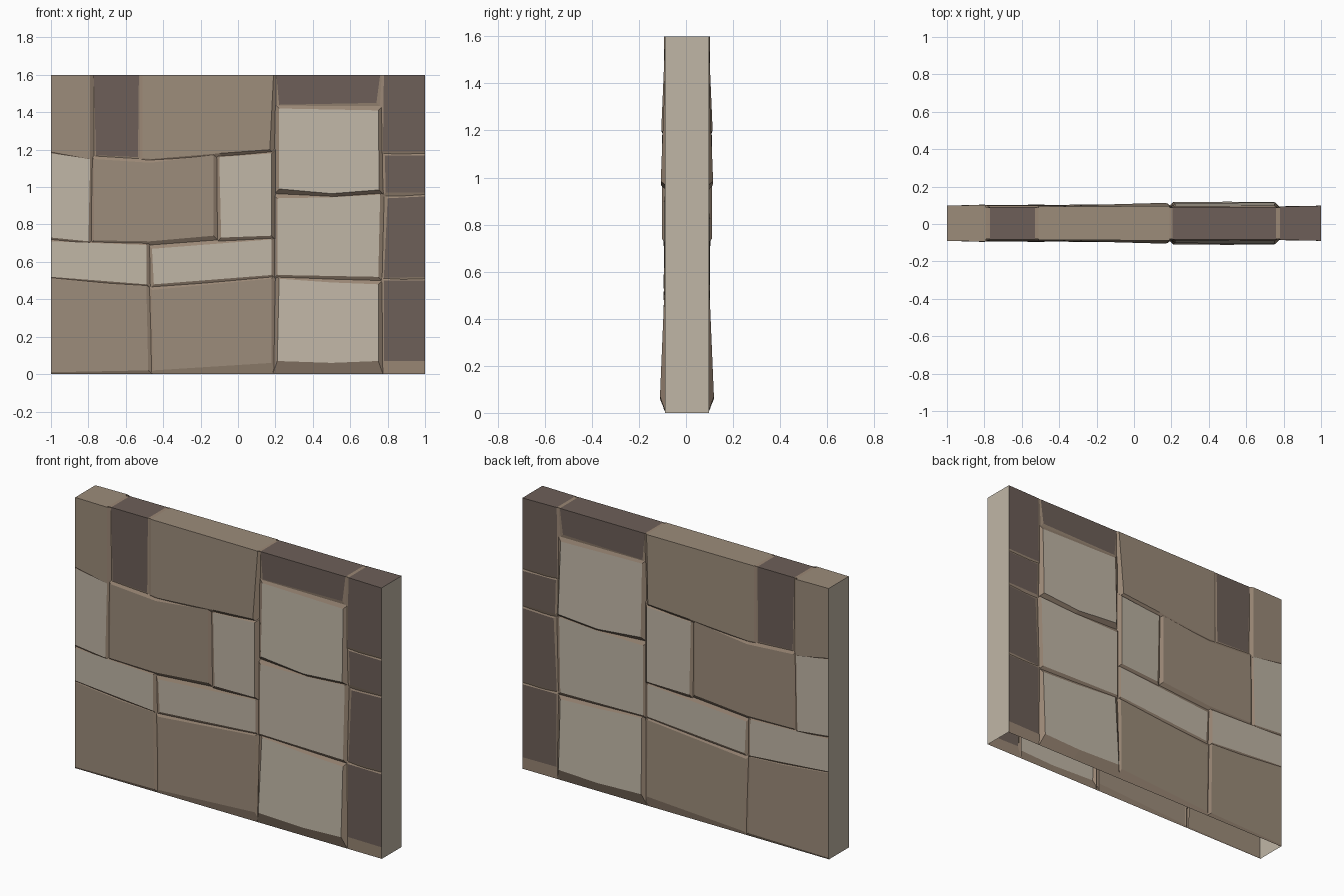
import bpy, bmesh
from mathutils import Vector

if "Cube" in bpy.data.objects:
    bpy.data.objects.remove(bpy.data.objects["Cube"])

W, H, SEAM, END, SHIFT, RIM = 1.0, 1.6, 0.083, 0.094, 0.004, 0.025


def material(name, rgb):
    m = bpy.data.materials.new(name)
    lin = [((c / 255 + 0.055) / 1.055) ** 2.4 for c in rgb]
    m.diffuse_color = (*lin, 1)
    m.use_nodes = True
    m.node_tree.nodes["Principled BSDF"].inputs["Base Color"].default_value = m.diffuse_color
    return m


LIGHT = material("light grey stone", (192, 182, 166))
BROWN = material("brown stone", (156, 140, 122))
DARK = material("dark stone", (109, 95, 88))
MORTAR = material("tan mortar", (154, 135, 117))


def add_face(bm, pts, out, mat):
    # Face turned so that its normal points along out
    f = bm.faces.new([bm.verts.new(p) for p in pts])
    f.normal_update()
    if f.normal.dot(Vector(out)) < 0:
        f.normal_flip()
    f.material_index = mat


def finish(bm, name, mats):
    bmesh.ops.remove_doubles(bm, verts=bm.verts, dist=0.0001)
    me = bpy.data.meshes.new(name)
    bm.to_mesh(me)
    bm.free()
    for m in mats:
        me.materials.append(m)
    ob = bpy.data.objects.new(name, me)
    ob.location.y = SHIFT
    bpy.context.collection.objects.link(ob)


def stone(name, mat, left, right, lean_l, lean_r, pts):
    """Stone on both sides: depth runs left to right, the leans tip its foot out."""
    bm = bmesh.new()
    xs, zs = [p[0] for p in pts], [p[1] for p in pts]
    x0, x1, z0, z1 = min(xs), max(xs), min(zs), max(zs)
    cx, cz = (x0 + x1) / 2, (z0 + z1) / 2

    def depth(x, z):
        t, u = (x - x0) / (x1 - x0), (z1 - z) / (z1 - z0)
        return (left + lean_l * u) * (1 - t) + (right + lean_r * u) * t

    def rim(x, z, s):
        # Foot of the sloped border, clamped to the wall outline
        ox = max(-W, min(W, x + (RIM if x > cx else -RIM)))
        oz = min(H, z + (RIM if z > cz else -RIM))
        if z < 0.08:
            return ox, s * 0.09, 0
        return ox, s * SEAM, oz

    n = len(pts)
    for s in (-1, 1):
        add_face(bm, [(x, s * depth(x, z), z) for x, z in pts], (0, s, 0), 0)
        for i in range(n):
            a, b = pts[i], pts[(i + 1) % n]
            if a[0] == b[0] and abs(a[0]) == W:
                continue
            if a[1] == b[1] == H:
                # Top of the wall: one strip from front to back
                if s < 0:
                    q = [(p[0], k * depth(*p), p[1]) for p, k in ((a, -1), (b, -1), (b, 1), (a, 1))]
                    add_face(bm, q, (0, 0, 1), 0)
                continue
            q = [(p[0], s * depth(*p), p[1]) for p in (a, b)] + [rim(*b, s), rim(*a, s)]
            out = ((a[0] + b[0]) / 2 - cx, s * 0.05, (a[1] + b[1]) / 2 - cz)
            add_face(bm, q, out, 1)
    finish(bm, name, (mat, MORTAR))


# Stones by colour: left and right depth, left and right lean, outline (x, z)
light = [
    (.092, .094, .014, .018, [(.22, 1.42), (.75, 1.41), (.755, .985), (.5, .965), (.22, .99)]),
    (END, .097, 0, .003, [(-1, 1.18), (-.79, 1.15), (-.8, .71), (-1, .73)]),
    (.094, .106, 0, 0, [(-.1, 1.16), (.18, 1.18), (.18, .74), (-.09, .73)]),
    (END, .096, 0, .003, [(-1, .71), (-.49, .69), (-.49, .48), (-1, .52)]),
    (.092, .098, 0, 0, [(-.46, .67), (.18, .72), (.18, .53), (-.45, .48)]),
    (.096, .094, .003, .003, [(.21, .94), (.5, .945), (.76, .96), (.75, .52), (.21, .53)]),
    (.096, .096, .019, .019, [(.22, .51), (.5, .49), (.75, .48), (.75, .07), (.5, .06), (.21, .07)]),
]
brown = [
    (END, .098, 0, 0, [(-1, 1.6), (-.79, 1.6), (-.79, 1.15), (-1, 1.19)]),
    (.089, .092, 0, .02, [(-.51, 1.6), (.19, 1.6), (.17, 1.2), (-.1, 1.18), (-.46, 1.15), (-.51, 1.155)]),
    (.094, .097, .003, .003, [(-.77, 1.15), (-.47, 1.13), (-.13, 1.17), (-.13, .74), (-.47, .71), (-.77, .715)]),
    (END, .096, 0, .004, [(-1, .51), (-.7, .48), (-.49, .47), (-.48, .02), (-1, .01)]),
    (.093, .098, .003, .005, [(-.46, .45), (.18, .51), (.18, .06), (-.45, .02)]),
]
dark = [
    (.087, .087, 0, 0, [(-.77, 1.6), (-.53, 1.6), (-.535, 1.16), (-.76, 1.17)]),
    (.087, .087, 0, 0, [(.205, 1.6), (.76, 1.6), (.74, 1.45), (.22, 1.44)]),
    (.088, END, 0, 0, [(.78, 1.6), (1, 1.6), (1, 1.19), (.775, 1.19)]),
    (.089, END, 0, 0, [(.785, 1.17), (1, 1.17), (1, .97), (.79, .97)]),
    (.087, END, 0, 0, [(.8, .94), (1, .95), (1, .52), (.78, .515)]),
    (.09, END, 0, 0, [(.78, .5), (1, .5), (1, .07), (.78, .07)]),
]
for label, mat, group in (("light", LIGHT, light), ("brown", BROWN, brown), ("dark", DARK, dark)):
    for i, args in enumerate(group, 1):
        stone(f"{label}_stone_{i}", mat, *args)

# Light end plates and the mortar strip under the top stones; the bottom is open
ends, strip = bmesh.new(), bmesh.new()
for s in (-1, 1):
    add_face(ends, [(s * W, -END, 0), (s * W, END, 0), (s * W, END, H), (s * W, -END, H)], (s, 0, 0), 0)
finish(ends, "wall_ends", (LIGHT,))
h = H - 0.002
add_face(strip, [(-W, -SEAM, h), (W, -SEAM, h), (W, SEAM, h), (-W, SEAM, h)], (0, 0, 1), 0)
finish(strip, "top_mortar", (MORTAR,))
